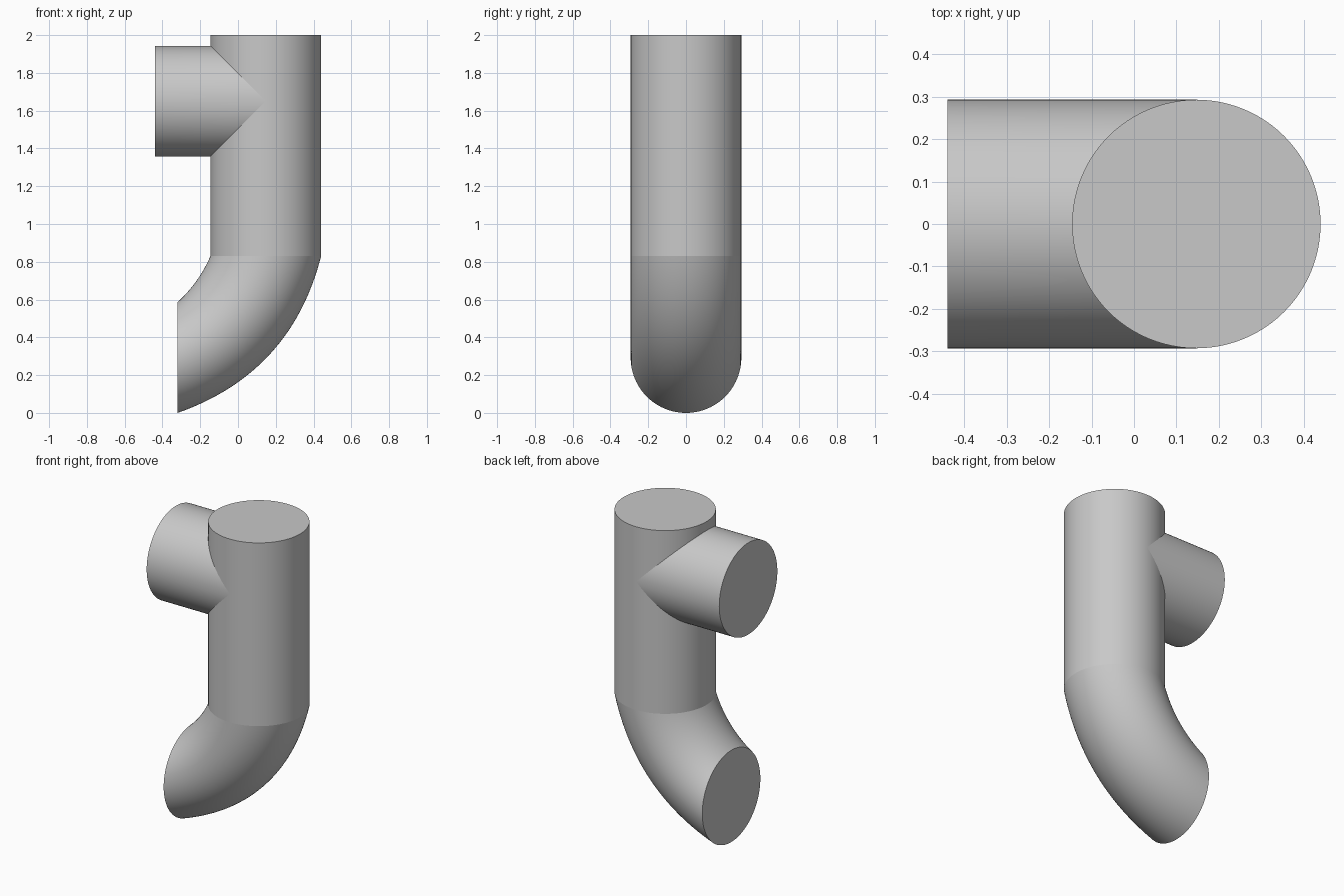
import bpy, bmesh, math
from mathutils import Vector

if "Cube" in bpy.data.objects:
    bpy.data.objects.remove(bpy.data.objects["Cube"], do_unlink=True)

R = 0.293          # pipe radius
CX = 0.147         # trunk axis
SEAM = 0.83        # where trunk meets elbow
BRANCH_Z = 1.65    # branch axis height
SEG = 96

grey = bpy.data.materials.new("plain grey")
grey.use_nodes = True
colour = (0.58, 0.58, 0.58, 1)
grey.diffuse_color = colour
grey.node_tree.nodes["Principled BSDF"].inputs["Base Color"].default_value = colour


def tube(name, rings):
    """Skin a list of rings and close the last one with a flat cap."""
    bm = bmesh.new()
    loops = [[bm.verts.new(p) for p in ring] for ring in rings]
    for a, b in zip(loops, loops[1:]):
        for i in range(SEG):
            j = (i + 1) % SEG
            bm.faces.new((a[i], a[j], b[j], b[i]))
    bm.faces.new(loops[-1])
    bmesh.ops.recalc_face_normals(bm, faces=bm.faces)
    mesh = bpy.data.meshes.new(name)
    bm.to_mesh(mesh)
    bm.free()
    mesh.materials.append(grey)
    obj = bpy.data.objects.new(name, mesh)
    bpy.context.collection.objects.link(obj)
    bpy.ops.object.select_all(action='DESELECT')
    obj.select_set(True)
    bpy.context.view_layer.objects.active = obj
    bpy.ops.object.shade_smooth_by_angle(angle=math.radians(30))
    return obj


def ring(outer, inner):
    """Ring in a tilted plane spanning two points of the side profile."""
    mid, arm = (outer + inner) / 2, (outer - inner) / 2
    points = []
    for i in range(SEG):
        a = math.tau * i / SEG
        p = mid + arm * math.cos(a)
        points.append((p.x, R * math.sin(a), p.y))
    return points


def bend(start, control, end, t):
    return start * (1 - t) ** 2 + control * 2 * t * (1 - t) + end * t ** 2


# Upright trunk
tube("trunk", [ring(Vector((CX + R, z)), Vector((CX - R, z))) for z in (SEAM, 2.0)])

# Elbow swept from the trunk down to an upright round mouth
outer = [Vector(p) for p in ((CX + R, SEAM), (0.282, 0.211), (-0.32, 0))]
inner = [Vector(p) for p in ((CX - R, SEAM), (-0.207, 0.69), (-0.32, 2 * R))]
STEPS = 32
tube("elbow", [ring(bend(*outer, k / STEPS), bend(*inner, k / STEPS))
               for k in range(STEPS + 1)])

# Side branch, mitred to follow the trunk surface
mitre, mouth = [], []
for i in range(SEG):
    a = math.tau * i / SEG
    y, dz = R * math.cos(a), R * math.sin(a)
    mitre.append((CX - abs(dz) + 0.004, y, BRANCH_Z + dz))
    mouth.append((-0.44, y, BRANCH_Z + dz))
tube("side_branch", [mitre, mouth])
